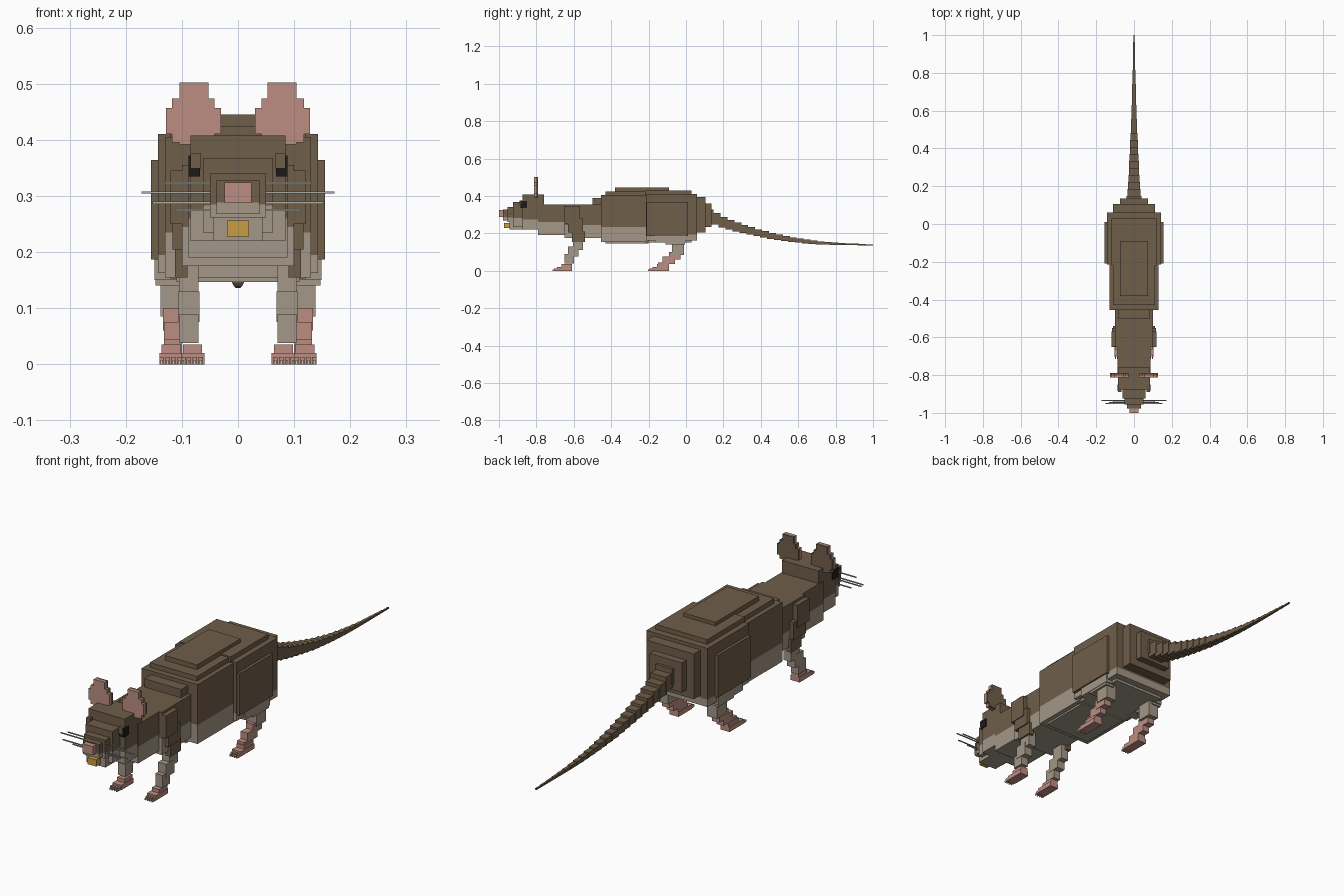
import bpy, bmesh, math
from mathutils import Vector

cube = bpy.data.objects.get("Cube")
if cube:
    bpy.data.objects.remove(cube)


def make_mat(name, rgb):
    lin = [((c / 255 + 0.055) / 1.055) ** 2.4 for c in rgb] + [1.0]
    m = bpy.data.materials.new(name)
    m.use_nodes = True
    m.diffuse_color = lin
    m.node_tree.nodes["Principled BSDF"].inputs["Base Color"].default_value = lin
    return m


BROWN = make_mat("brown fur", (112, 94, 74))
LIGHT = make_mat("pale belly fur", (163, 151, 135))
PINK = make_mat("pink skin", (188, 141, 129))
YELLOW = make_mat("yellow tooth", (200, 157, 66))
DARK = make_mat("dark eye", (32, 26, 26))
GREY = make_mat("grey whisker", (170, 173, 170))
CLAW = make_mat("pale claw", (205, 193, 178))


def blocks(name, boxes, mat, low=None):
    """Boxes given as (x0, x1, y0, y1, z0, z1[, split]); below split uses low."""
    bm = bmesh.new()
    for b in boxes:
        part = bmesh.new()
        bmesh.ops.create_cube(part, size=1)
        for v in part.verts:
            v.co = Vector([b[2 * i] if v.co[i] < 0 else b[2 * i + 1] for i in range(3)])
        if len(b) > 6:
            bmesh.ops.bisect_plane(part, geom=part.verts[:] + part.edges[:] + part.faces[:],
                                   plane_co=(0, 0, b[6]), plane_no=(0, 0, 1))
            for f in part.faces:
                f.material_index = int(f.calc_center_median().z < b[6])
        tmp = bpy.data.meshes.new("part")
        part.to_mesh(tmp)
        part.free()
        bm.from_mesh(tmp)
        bpy.data.meshes.remove(tmp)
    me = bpy.data.meshes.new(name)
    bm.to_mesh(me)
    bm.free()
    me.materials.append(mat)
    if low:
        me.materials.append(low)
    ob = bpy.data.objects.new(name, me)
    bpy.context.collection.objects.link(ob)
    return ob


def pair(name, boxes, mat, low=None):
    """Left part plus its mirrored right part."""
    blocks("left_" + name, boxes, mat, low)
    flip = [(-b[1], -b[0]) + tuple(b[2:]) for b in boxes]
    blocks("right_" + name, flip, mat, low)


def centred(w, *rest):
    return (-w, w) + rest


# Torso, from neck to rump, with the pale belly as the lower band
blocks("neck", [centred(.088, -.79, -.63, .19, .355, .26)], BROWN, LIGHT)
blocks("shoulders", [centred(.1, -.65, -.44, .175, .355, .245),
                     centred(.085, -.50, -.42, .2, .39)], BROWN, LIGHT)
blocks("chest", [centred(.13, -.455, -.2, .155, .405, .235),
                 centred(.11, -.43, -.2, .147, .425, .235)], BROWN, LIGHT)
blocks("hips", [centred(.143, -.215, .06, .163, .41, .195),
                centred(.12, -.22, .03, .152, .43, .195)], BROWN, LIGHT)
blocks("back_plate", [centred(.075, -.38, -.09, .42, .445)], BROWN)
blocks("rump", [centred(.11, .05, .105, .205, .395),
                centred(.075, .1, .135, .235, .36)], BROWN)

# Head and face
blocks("head", [centred(.085, -.875, -.76, .22, .408, .275)], BROWN, LIGHT)
blocks("muzzle", [centred(.062, -.925, -.85, .235, .368, .283),
                  centred(.05, -.955, -.88, .262, .34, .285),
                  centred(.038, -.978, -.93, .268, .328, .288)], BROWN, LIGHT)
blocks("jaw", [centred(.044, -.945, -.84, .22, .264)], LIGHT)
blocks("tooth", [centred(.02, -.972, -.94, .228, .256)], YELLOW)
blocks("nose", [centred(.024, -1.0, -.965, .287, .324)], PINK)
pair("eye", [(.068, .088, -.885, -.85, .335, .372)], DARK)
pair("eyelid", [(.066, .085, -.889, -.86, .349, .376)], BROWN)

# Ears: pink stepped inner layer over a brown back layer
steps = [(.03, .128, .41, .457), (.042, .118, .395, .474), (.053, .104, .392, .502)]
pair("ear_inner", [(a, b, -.812, -.801, c, d) for a, b, c, d in steps], PINK)
pair("ear_back", [(a, b, -.801, -.79, c, d) for a, b, c, d in steps], BROWN)

# Whiskers
pair("whiskers", [(.04, x, y - .002, y + .002, z - .002, z + .002) for x, y, z in
                  [(.132, -.945, .323), (.172, -.935, .306),
                   (.152, -.95, .288), (.112, -.94, .275)]], GREY)

# Front legs
pair("upper_arm", [(.08, .12, -.65, -.57, .25, .345), (.085, .117, -.63, -.55, .205, .28),
                   (.09, .112, -.61, -.54, .155, .21)], BROWN)
pair("foreleg", [(.07, .105, -.605, -.55, .11, .21), (.069, .106, -.63, -.575, .075, .13),
                 (.07, .104, -.65, -.6, .038, .09)], LIGHT)

# Hind legs
pair("thigh", [(.12, .155, -.21, .01, .187, .364)], BROWN)
pair("haunch", [(.1, .149, -.165, 0, .15, .215, .19),
                (.103, .147, -.11, -.005, .14, .2, .19)], BROWN, LIGHT)
pair("shin", [(.09, .138, -.075, -.01, .085, .16)], LIGHT)
pair("hock", [(.1, .134, -.09, -.03, .06, .1), (.1, .132, -.125, -.06, .035, .075),
              (.1, .132, -.15, -.09, .018, .045)], PINK)

# Feet with toes and claws
for name, x0, y0, y1 in [("front_foot", .06, -.69, -.61), ("hind_foot", .098, -.18, -.09)]:
    pair(name, [(x0, x0 + .042, y0, y1, 0, .02),
                (x0 + .004, x0 + .038, y0 + .025, y1, .015, .035)], PINK)
    toes = [x0 + .0025 + i * .0105 for i in range(4)]
    pair(name + "_toes", [(t, t + .008, y0 - .015, y0 + .01, 0, .013) for t in toes], PINK)
    pair(name + "_claws", [(t + .002, t + .006, y0 - .024, y0 - .01, 0, .008) for t in toes], CLAW)

# Tail: tapering overlapped blocks following a sagging path
path = [(.11, .305, .04), (.2, .26, .033), (.3, .226, .026), (.4, .2, .021), (.5, .178, .017),
        (.6, .162, .013), (.7, .151, .01), (.8, .144, .007), (1.0, .138, .003)]


def on_path(y):
    for a, b in zip(path, path[1:]):
        if y <= b[0]:
            t = (y - a[0]) / (b[0] - a[0])
            return [a[i] + t * (b[i] - a[i]) for i in (1, 2)]
    return path[-1][1:]


tail, n = [], 24
for i in range(n):
    y0 = .11 + .89 * i / n
    y1 = .11 + .89 * (i + 1) / n
    z, r = on_path((y0 + y1) / 2)
    tail.append(centred(r, y0 - .01, y1, z - r * .85, z + r * .85))
blocks("tail", tail, BROWN)
